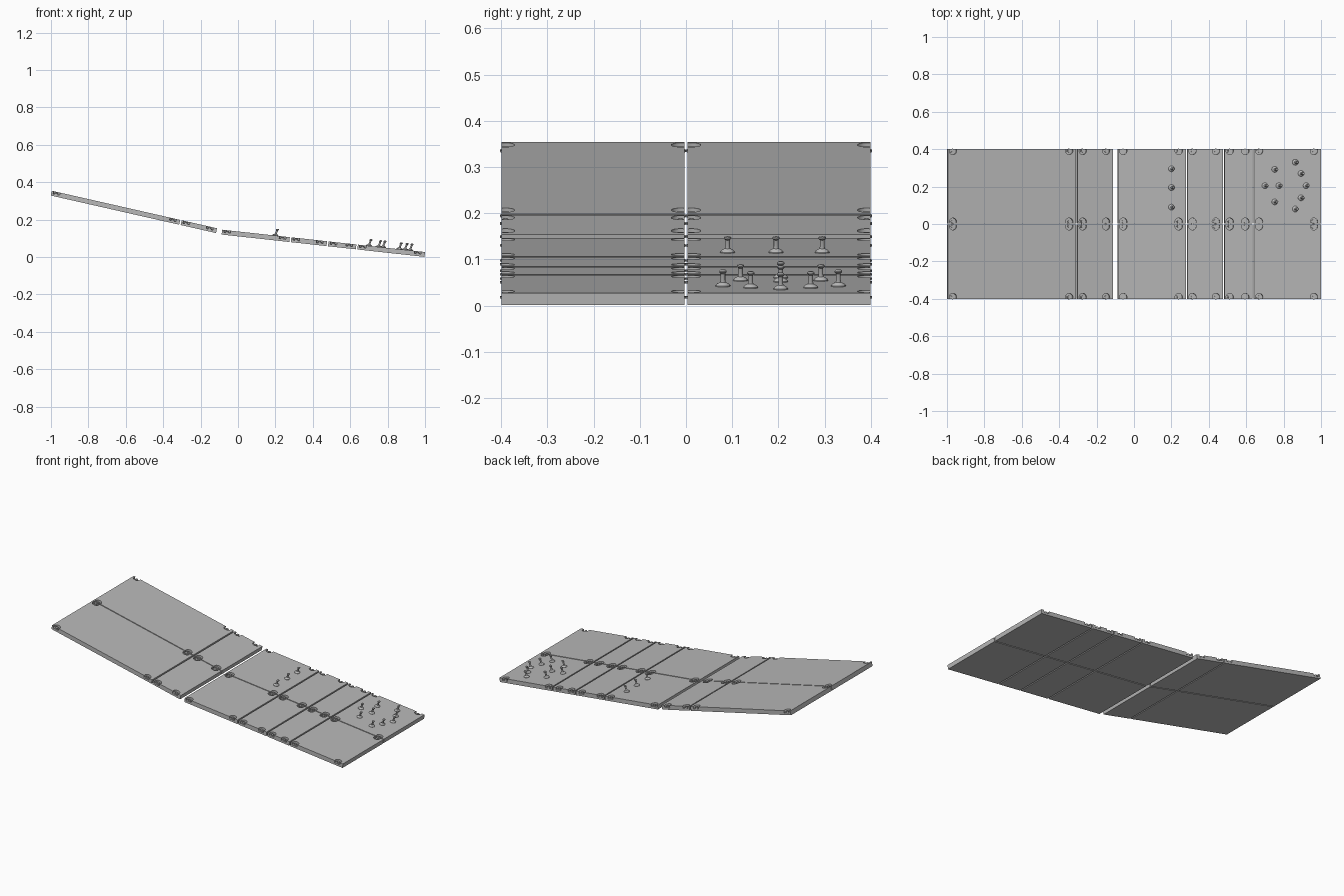
import bpy, bmesh, math
from mathutils import Matrix, Vector

cube = bpy.data.objects.get("Cube")
if cube:
    bpy.data.objects.remove(cube, do_unlink=True)


def material(name, v):
    m = bpy.data.materials.new(name)
    m.use_nodes = True
    m.diffuse_color = (v, v, v, 1)
    m.node_tree.nodes["Principled BSDF"].inputs["Base Color"].default_value = (v, v, v, 1)
    return m


GREY = material("plain grey", 0.48)
THICK = 0.026
WIDTH = 0.4
SEAM = 0.003


def add_object(name, bm, matrix):
    bmesh.ops.recalc_face_normals(bm, faces=bm.faces)
    mesh = bpy.data.meshes.new(name)
    bm.to_mesh(mesh)
    bm.free()
    mesh.materials.append(GREY)
    ob = bpy.data.objects.new(name, mesh)
    ob.matrix_world = matrix
    bpy.context.collection.objects.link(ob)
    return ob


def cylinder(bm, x, y, z0, z1, r, sides, r_top=None):
    bmesh.ops.create_cone(bm, cap_ends=True, segments=sides, radius1=r,
                          radius2=r if r_top is None else r_top, depth=z1 - z0,
                          matrix=Matrix.Translation((x, y, (z0 + z1) / 2)))


def smooth(ob):
    for o in bpy.context.selected_objects:
        o.select_set(False)
    ob.select_set(True)
    bpy.context.view_layer.objects.active = ob
    bpy.ops.object.shade_smooth_by_angle(angle=math.radians(35))


# Panel with open round pockets near its corners and a bolt in each pocket
def panel(name, frame, u0, u1, y0, y1):
    bm = bmesh.new()
    size = Matrix.Diagonal((u1 - u0, y1 - y0, THICK, 1))
    bmesh.ops.create_cube(bm, size=1, matrix=Matrix.Translation(
        ((u0 + u1) / 2, (y0 + y1) / 2, -THICK / 2)) @ size)
    board = add_object(name, bm, frame)
    spots = [(u, y) for u in (u0 + 0.028, u1 - 0.038) for y in (y0 + 0.009, y1 - 0.009)]
    cut, bolts = bmesh.new(), bmesh.new()
    for u, y in spots:
        cylinder(cut, u, y, -0.014, 0.02, 0.02, 20)
        cylinder(bolts, u, y, -0.015, -0.011, 0.012, 16)
        cylinder(bolts, u, y, -0.0115, -0.004, 0.008, 6)
    cutter = add_object("pocket_cutter", cut, frame)
    cutter.hide_render = True
    mod = board.modifiers.new("pockets", 'BOOLEAN')
    mod.object = cutter
    mod.operation = 'DIFFERENCE'
    mod.solver = 'EXACT'
    bpy.context.view_layer.update()
    deps = bpy.context.evaluated_depsgraph_get()
    mesh = bpy.data.meshes.new_from_object(board.evaluated_get(deps))
    board.modifiers.clear()
    board.data = mesh
    bpy.data.objects.remove(cutter, do_unlink=True)
    smooth(board)
    smooth(add_object(name + "_bolts", bolts, frame))


# Sloping frame whose origin lies on the top surface
def slope_frame(x, z, drop):
    return Matrix.Translation((x, 0, z)) @ Matrix.Rotation(math.atan(drop), 4, 'Y')


SECTIONS = [
    ("upper", -0.995, 0.354, 0.227, [(-0.995, -0.309), (-0.301, -0.112)]),
    ("lower", -0.085, 0.146, 0.11,
     [(-0.085, 0.277), (0.285, 0.476), (0.484, 0.633), (0.641, 1.0)]),
]
for name, x, z, drop, spans in SECTIONS:
    frame = slope_frame(x, z, drop)
    stretch = math.hypot(1, drop)
    for i, (a, b) in enumerate(spans):
        for side, y0, y1 in (("right", -WIDTH, -SEAM), ("left", SEAM, WIDTH)):
            panel(f"{name}_panel_{i + 1}_{side}", frame,
                  (a - x) * stretch, (b - x) * stretch, y0, y1)


# Leaning pegs: round foot, flared stem and rounded head
PROFILE = [(0.016, -0.002), (0.016, 0.002), (0.012, 0.006), (0.006, 0.009), (0.005, 0.014),
           (0.005, 0.028), (0.008, 0.031), (0.008, 0.034), (0.005, 0.037)]
SIDES = 16


def peg(x, y, frame):
    bm = bmesh.new()
    rings = []
    for r, h in PROFILE:
        lean = max(0, h - 0.006) * 0.28
        rings.append([bm.verts.new((r * math.cos(math.tau * k / SIDES) + lean,
                                    r * math.sin(math.tau * k / SIDES), h))
                      for k in range(SIDES)])
    for lo, hi in zip(rings, rings[1:]):
        for k in range(SIDES):
            n = (k + 1) % SIDES
            bm.faces.new((lo[k], lo[n], hi[n], hi[k]))
    bm.faces.new(rings[0])
    bm.faces.new(rings[-1])
    u = (x - SECTIONS[1][1]) * math.hypot(1, SECTIONS[1][3])
    smooth(add_object("peg", bm, frame @ Matrix.Translation(Vector((u, y, 0)))))


lower = slope_frame(*SECTIONS[1][1:4])
for y in (0.09, 0.195, 0.295):
    peg(0.2, y, lower)
# Cluster of pegs, mirrored about its middle line
for x, off in ((0.7, 0), (0.752, 0.087), (0.775, 0), (0.862, 0.125), (0.893, 0.065), (0.92, 0)):
    for s in ((1, -1) if off else (1,)):
        peg(x, 0.205 + s * off, lower)
